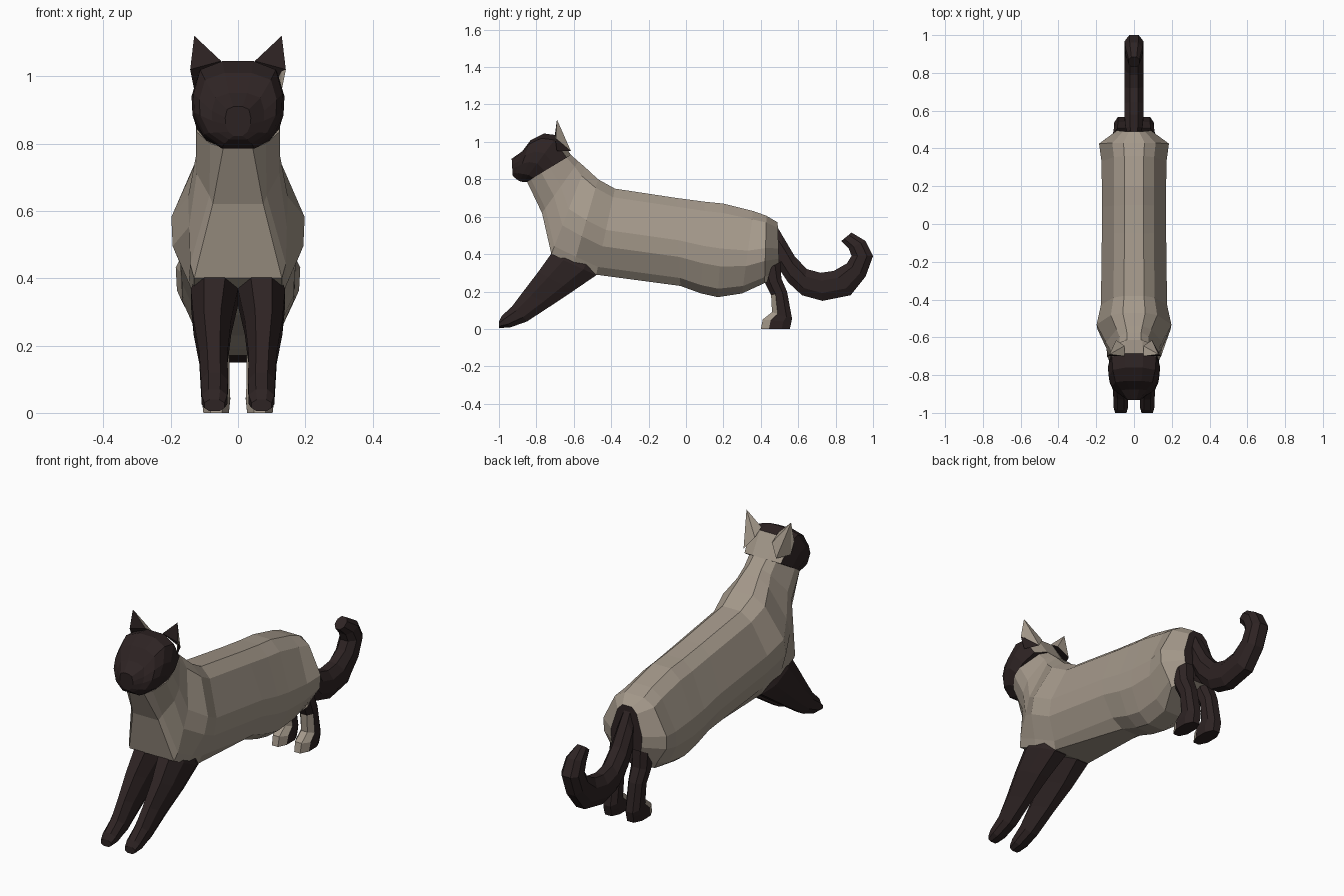
import bpy, bmesh
from mathutils import Vector


def material(name, rgb):
    m = bpy.data.materials.new(name)
    m.diffuse_color = (*rgb, 1)
    return m


MATS = [material("warm_beige", (0.37, 0.315, 0.255)),
        material("dark_brown", (0.027, 0.017, 0.017))]


def finish(bm, name, is_dark):
    bmesh.ops.recalc_face_normals(bm, faces=bm.faces)
    bm.normal_update()
    for f in bm.faces:
        f.material_index = int(is_dark(f.calc_center_median(), f.normal))
    mesh = bpy.data.meshes.new(name)
    bm.to_mesh(mesh)
    bm.free()
    for m in MATS:
        mesh.materials.append(m)
    ob = bpy.data.objects.new(name, mesh)
    bpy.context.collection.objects.link(ob)
    return ob


def loft(name, rings, profile, is_dark):
    """Each ring: (y,z) of one edge, (y,z) of the opposite edge, x centre, half width, belly width."""
    bm = bmesh.new()
    loops = []
    for a, b, cx, w, belly in rings:
        half = list(profile)
        if belly:                               # boxier underside
            half[-1] = (belly, 1)
            half[-2] = (max(half[-2][0], belly + 0.08), half[-2][1])
        pts = half + [(-x, t) for x, t in reversed(half)]
        loops.append([bm.verts.new((cx + x * w, a[0] + (b[0] - a[0]) * t,
                                    a[1] + (b[1] - a[1]) * t)) for x, t in pts])
    n = len(loops[0])
    for r, s in zip(loops, loops[1:]):
        for i in range(n):
            j = (i + 1) % n
            bm.faces.new((r[i], r[j], s[j], s[i]))
    bm.faces.new(loops[0])
    bm.faces.new(loops[-1][::-1])
    return finish(bm, name, is_dark)


def dark(c, n):
    return True


BODY = [(0.3, 0), (0.62, 0.1), (1, 0.48), (0.98, 0.67), (0.66, 0.91), (0.3, 1)]
HEAD = [(0.35, 0), (0.85, 0.1), (1, 0.38), (0.98, 0.6), (0.75, 0.85), (0.35, 1)]
LIMB = [(0.45, 0), (1, 0.28), (1, 0.72), (0.5, 1)]

# Torso and neck, rump to throat; the rump end is dark
loft("body", [
    ((0.49, 0.57), (0.50, 0.28), 0, 0.09, 0.7),
    ((0.43, 0.605), (0.42, 0.245), 0, 0.185, 0.6),
    ((0.36, 0.63), (0.30, 0.19), 0, 0.172, 0),
    ((0.20, 0.67), (0.17, 0.17), 0, 0.17, 0),
    ((0.10, 0.68), (0.08, 0.19), 0, 0.17, 0),
    ((-0.05, 0.70), (-0.03, 0.23), 0, 0.17, 0),
    ((-0.38, 0.75), (-0.48, 0.29), 0, 0.175, 0.6),
    ((-0.47, 0.80), (-0.60, 0.345), 0, 0.198, 0.66),
    ((-0.54, 0.865), (-0.72, 0.40), 0, 0.148, 0.88),
    ((-0.575, 0.895), (-0.77, 0.62), 0, 0.125, 0.6),
    ((-0.615, 0.93), (-0.85, 0.787), 0, 0.125, 0.35),
], BODY, lambda c, n: c.y > 0.47 and n.y > 0.9)

# Head, nape to nose; the nape stays light
loft("head", [
    ((-0.615, 0.93), (-0.85, 0.787), 0, 0.125, 0),
    ((-0.685, 1.035), (-0.87, 0.785), 0, 0.138, 0),
    ((-0.76, 1.045), (-0.89, 0.79), 0, 0.132, 0),
    ((-0.83, 1.01), (-0.905, 0.80), 0, 0.115, 0),
    ((-0.875, 0.95), (-0.92, 0.812), 0, 0.078, 0),
    ((-0.932, 0.91), (-0.927, 0.822), 0, 0.038, 0),
], HEAD, lambda c, n: not (c.y > -0.69 and n.y > 0.3))

# Tail, curling up at the tip
loft("tail", [
    ((0.48, 0.56), (0.49, 0.31), 0, 0.035, 0),
    ((0.515, 0.50), (0.505, 0.31), 0, 0.045, 0),
    ((0.58, 0.39), (0.545, 0.25), 0, 0.05, 0),
    ((0.645, 0.32), (0.62, 0.18), 0, 0.05, 0),
    ((0.72, 0.30), (0.73, 0.15), 0, 0.05, 0),
    ((0.79, 0.31), (0.88, 0.18), 0, 0.05, 0),
    ((0.86, 0.35), (0.96, 0.28), 0, 0.05, 0),
    ((0.885, 0.39), (1.0, 0.39), 0, 0.05, 0),
    ((0.87, 0.43), (0.96, 0.47), 0, 0.045, 0),
    ((0.83, 0.47), (0.885, 0.515), 0, 0.028, 0),
], LIMB, dark)

for side, s in (("left", 1), ("right", -1)):
    # Front leg reaching forward
    loft("front_leg_" + side, [
        ((-0.70, 0.43), (-0.47, 0.32), s * 0.068, 0.058, 0),
        ((-0.722, 0.40), (-0.48, 0.287), s * 0.07, 0.07, 0),
        ((-0.79, 0.305), (-0.60, 0.205), s * 0.076, 0.056, 0),
        ((-0.87, 0.20), (-0.72, 0.125), s * 0.073, 0.042, 0),
        ((-0.93, 0.12), (-0.85, 0.04), s * 0.07, 0.04, 0),
        ((-0.985, 0.07), (-0.94, 0.008), s * 0.07, 0.038, 0),
        ((-1.0, 0.04), (-1.0, 0.005), s * 0.07, 0.03, 0),
    ], LIMB, dark)

    # Hind leg with light toe fronts
    loft("hind_leg_" + side, [
        ((0.40, 0.30), (0.505, 0.36), s * 0.065, 0.045, 0),
        ((0.425, 0.24), (0.51, 0.27), s * 0.065, 0.045, 0),
        ((0.455, 0.18), (0.54, 0.20), s * 0.065, 0.04, 0),
        ((0.46, 0.09), (0.567, 0.055), s * 0.065, 0.04, 0),
        ((0.41, 0.05), (0.563, 0.035), s * 0.065, 0.042, 0),
        ((0.40, 0.0), (0.555, 0.0), s * 0.065, 0.038, 0),
    ], LIMB, lambda c, n: not (n.y < -0.3 and c.z < 0.15))

    # Ear: dark inside, light behind
    bm = bmesh.new()
    base = [bm.verts.new((s * x, y, z)) for x, y, z in
            ((0.05, -0.70, 1.045), (0.142, -0.70, 1.02), (0.128, -0.69, 0.95),
             (0.095, -0.615, 0.95), (0.05, -0.645, 1.01))]
    tip = bm.verts.new((s * 0.13, -0.69, 1.12))
    for i in range(5):
        bm.faces.new((base[i], base[(i + 1) % 5], tip))
    bm.faces.new(base[::-1])
    finish(bm, "ear_" + side, lambda c, n: n.y < -0.3)
